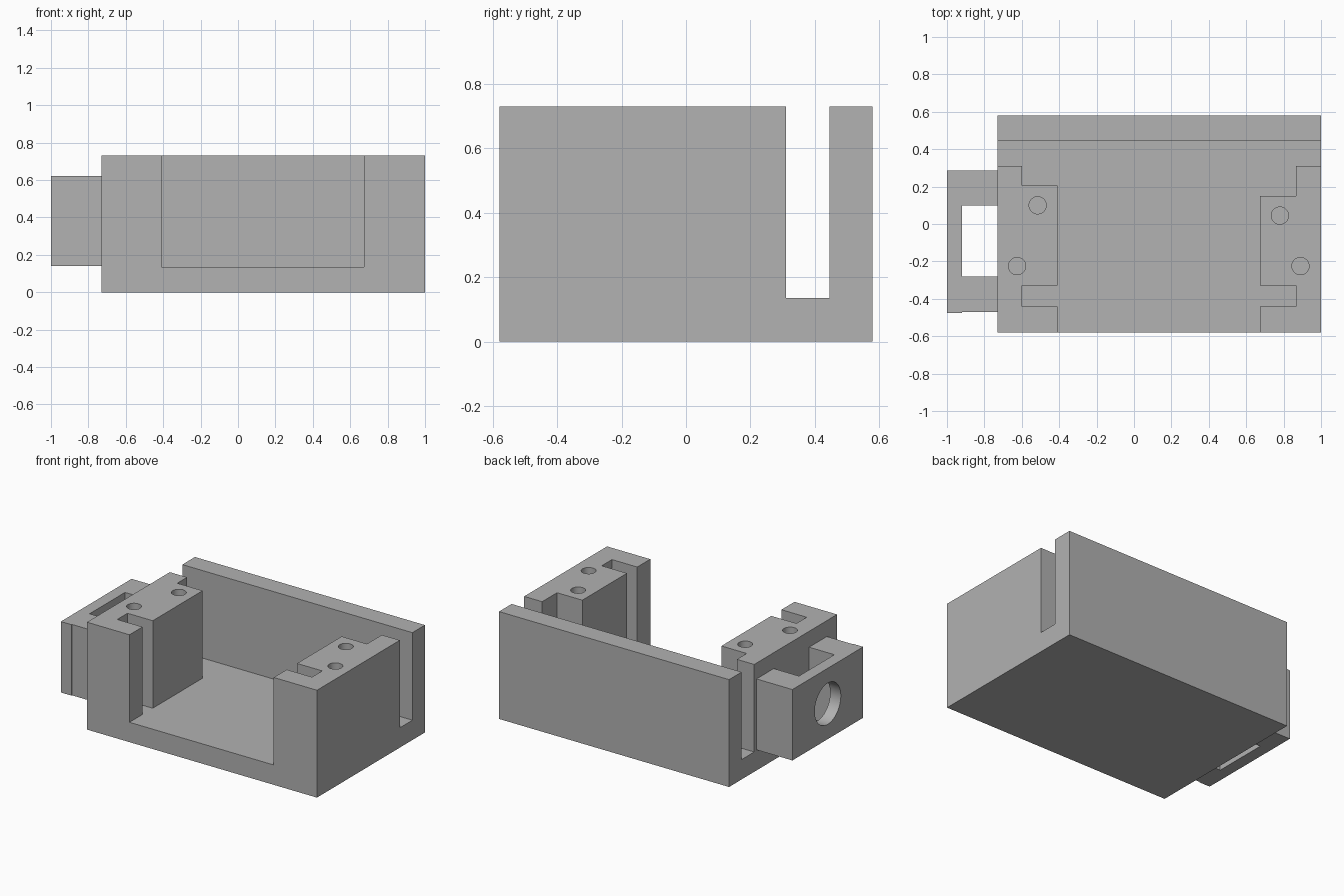
import bpy, bmesh
from math import radians
from mathutils import Matrix

cube = bpy.data.objects.get("Cube")
if cube:
    bpy.data.objects.remove(cube, do_unlink=True)

grey = bpy.data.materials.new("plain grey")
grey.use_nodes = True
grey.diffuse_color = (0.445, 0.445, 0.445, 1)
grey.node_tree.nodes["Principled BSDF"].inputs["Base Color"].default_value = grey.diffuse_color


def finish(name, bm):
    bmesh.ops.recalc_face_normals(bm, faces=bm.faces)
    mesh = bpy.data.meshes.new(name)
    bm.to_mesh(mesh)
    bm.free()
    mesh.materials.append(grey)
    ob = bpy.data.objects.new(name, mesh)
    bpy.context.collection.objects.link(ob)
    return ob


def prism(name, outline, low, high):
    """Extrude a plan outline from one height to another."""
    bm = bmesh.new()
    face = bm.faces.new([bm.verts.new((x, y, low)) for x, y in outline])
    extruded = bmesh.ops.extrude_face_region(bm, geom=[face])["geom"]
    top = [v for v in extruded if isinstance(v, bmesh.types.BMVert)]
    bmesh.ops.translate(bm, verts=top, vec=(0, 0, high - low))
    return finish(name, bm)


def cylinder(name, centre, radius, depth, sideways=False):
    bm = bmesh.new()
    turn = Matrix.Rotation(radians(90), 4, 'Y') if sideways else Matrix()
    bmesh.ops.create_cone(bm, cap_ends=True, segments=48, radius1=radius, radius2=radius,
                          depth=depth, matrix=Matrix.Translation(centre) @ turn)
    return finish(name, bm)


def cut(ob, cutters):
    """Subtract each cutter, then smooth only the round walls."""
    bpy.ops.object.select_all(action='DESELECT')
    bpy.context.view_layer.objects.active = ob
    ob.select_set(True)
    for cutter in cutters:
        mod = ob.modifiers.new("cut", 'BOOLEAN')
        mod.operation, mod.solver, mod.object = 'DIFFERENCE', 'EXACT', cutter
        bpy.ops.object.modifier_apply(modifier=mod.name)
        bpy.data.objects.remove(cutter, do_unlink=True)
    bpy.ops.object.shade_smooth_by_angle(angle=radians(30))


# Main body: a block with a stepped pocket that leaves two posts and a back wall
FLOOR, TOP = 0.135, 0.73
FRONT, BACK, RIGHT, LEFT = -0.58, 0.58, -0.73, 1.0
body = prism("body", [(RIGHT, FRONT), (LEFT, FRONT), (LEFT, BACK), (RIGHT, BACK)], 0, TOP)

OUT = 0.2  # overshoot of the cutters
pocket = prism("pocket_cutter", [
    (-0.41, FRONT - OUT), (0.675, FRONT - OUT),
    # left post side
    (0.675, -0.44), (0.865, -0.44), (0.865, -0.33), (0.675, -0.33),
    (0.675, 0.15), (0.865, 0.15), (0.865, 0.31), (LEFT + OUT, 0.31),
    # slot in front of the back wall
    (LEFT + OUT, 0.445), (RIGHT - OUT, 0.445),
    # right post side
    (RIGHT - OUT, 0.31), (-0.6, 0.31), (-0.6, 0.205), (-0.41, 0.205),
    (-0.41, -0.33), (-0.6, -0.33), (-0.6, -0.44), (-0.41, -0.44),
], FLOOR, TOP + OUT)

# Blind screw holes in the post tops
holes = [cylinder("screw_hole_cutter", (x, y, TOP), 0.046, 0.6)
         for x, y in [(-0.515, 0.1), (-0.625, -0.225), (0.78, 0.045), (0.89, -0.225)]]
cut(body, [pocket] + holes)

# Side bracket: U-shaped in plan, with a round opening in its outer plate
bracket = prism("side_bracket", [
    (-1, -0.475), (-0.92, -0.475), (-0.92, -0.47), (RIGHT, -0.47), (RIGHT, -0.28),
    (-0.92, -0.28), (-0.92, 0.1), (RIGHT, 0.1), (RIGHT, 0.285), (-1, 0.285),
], 0.14, 0.622)
cut(bracket, [cylinder("round_opening_cutter", (-0.98, -0.095, 0.381), 0.14, 0.2, True)])
